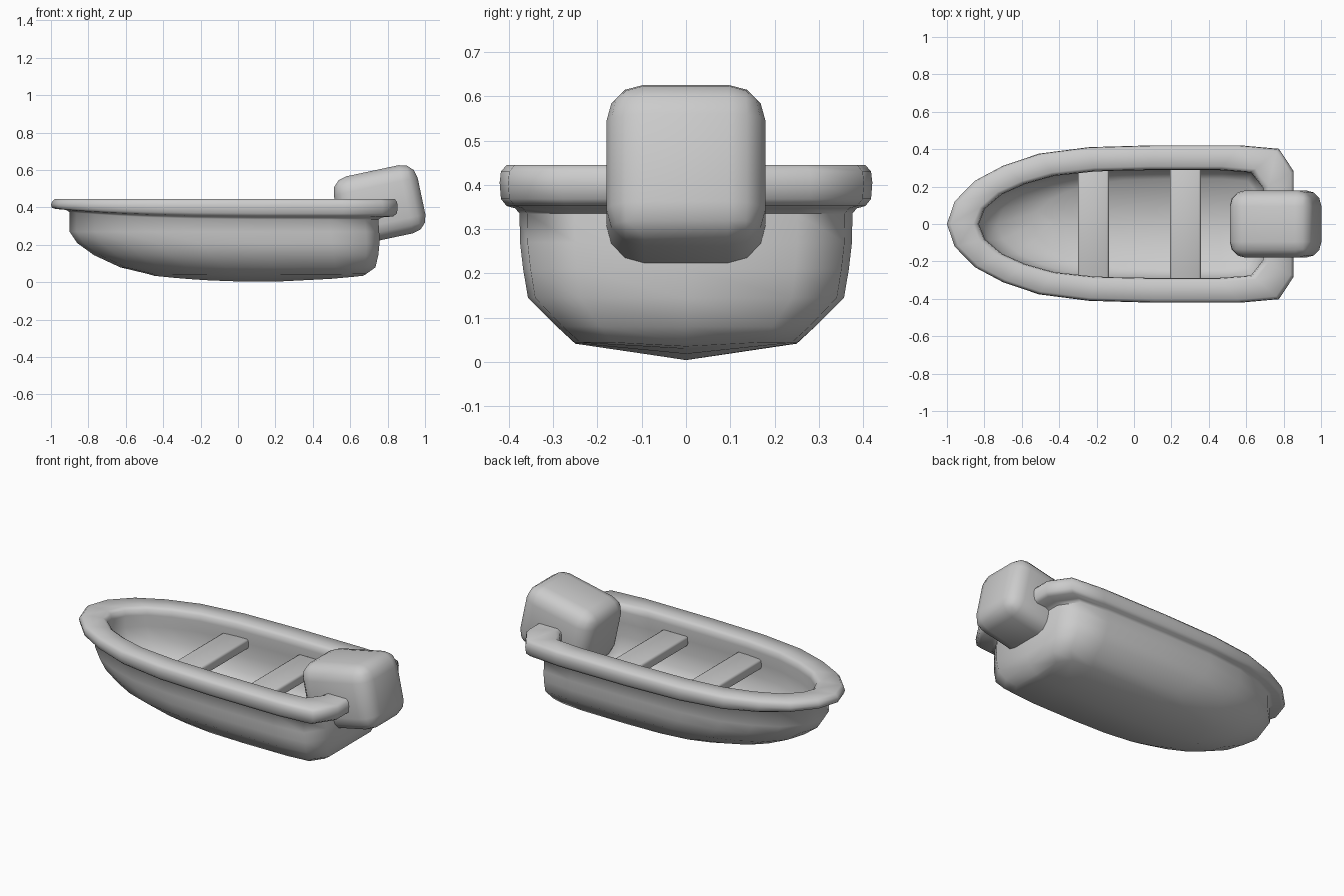
import bpy, bmesh, math

if "Cube" in bpy.data.objects:
    bpy.data.objects.remove(bpy.data.objects["Cube"])

# half outline seen from above, bow to stern: (fraction of length, fraction of half width)
HALF = [(0, 0), (.022, .286), (.081, .55), (.162, .74), (.265, .893), (.41, .976),
        (.6, 1), (.843, 1), (.957, .955), (1, .67), (1, 0)]
OUTLINE = HALF + [(u, -v) for u, v in HALF[-2:0:-1]]


def finish(obj, angle):
    bpy.ops.object.select_all(action='DESELECT')
    obj.select_set(True)
    bpy.context.view_layer.objects.active = obj
    bpy.ops.object.shade_smooth_by_angle(angle=math.radians(angle))


def link(name, bm):
    me = bpy.data.meshes.new(name)
    bm.to_mesh(me)
    bm.free()
    obj = bpy.data.objects.new(name, me)
    bpy.context.collection.objects.link(obj)
    return obj


def loft(name, rings):
    """Skin scaled outlines: (bow x, stern x, half width, z, lift at bow, rocker at both ends)."""
    bm = bmesh.new()
    rows = [[bm.verts.new((x0 + u * (x1 - x0), v * w,
                           z + lift * (1 - u) ** 4 + rocker * (2 * u - 1) ** 2))
             for u, v in OUTLINE] for x0, x1, w, z, lift, rocker in rings]
    n = len(OUTLINE)
    for a, b in zip(rows, rows[1:]):
        for i in range(n):
            j = (i + 1) % n
            bm.faces.new((a[i], a[j], b[j], b[i]))
    bmesh.ops.remove_doubles(bm, verts=bm.verts, dist=1e-5)
    bmesh.ops.recalc_face_normals(bm, faces=bm.faces)
    return link(name, bm)


def rounded_box(name, loc, size, bevel, segments, tilt=0):
    bm = bmesh.new()
    bmesh.ops.create_cube(bm, size=1)
    bmesh.ops.scale(bm, vec=size, verts=bm.verts)
    bmesh.ops.bevel(bm, geom=bm.edges[:], offset=bevel, segments=segments,
                    profile=.5, affect='EDGES')
    obj = link(name, bm)
    obj.location = loc
    obj.rotation_euler.y = math.radians(tilt)
    return obj


# hull, rounded rim and hollow inside as one skin
hull = loft("hull", [
    (-.45, .67, 0, .003, 0, .032),
    (-.48, .685, .25, .041, 0, .003),
    (-.63, .735, .292, .08, 0, 0),
    (-.77, .75, .357, .145, 0, 0),
    (-.86, .757, .368, .21, 0, 0),
    (-.90, .755, .375, .27, 0, 0),
    (-.90, .75, .376, .335, .04, 0),
    (-.92, .77, .386, .347, .04, 0),
    (-.975, .83, .405, .352, .04, 0),
    (-.995, .85, .418, .368, .03, 0),
    (-1.0, .854, .421, .405, .01, 0),
    (-.995, .85, .418, .43, 0, 0),
    (-.98, .838, .405, .445, 0, 0),
    (-.86, .72, .308, .445, 0, 0),
    (-.835, .695, .292, .432, 0, 0),
    (-.83, .69, .288, .40, 0, 0),
    (-.835, .69, .296, .33, 0, 0),
    (-.81, .69, .30, .25, 0, 0),
    (-.73, .69, .288, .16, 0, 0),
    (-.54, .66, .24, .09, 0, .003),
    (-.45, .62, 0, .062, 0, .03)])
finish(hull, 60)

# bench seats
for name, x in (("front_seat", -.217), ("rear_seat", .275)):
    finish(rounded_box(name, (x, 0, .33), (.165, .60, .058), .012, 2), 50)

# tilted outboard motor cover
finish(rounded_box("motor_cover", (.757, 0, .414), (.458, .36, .372), .085, 3, -12), 60)
